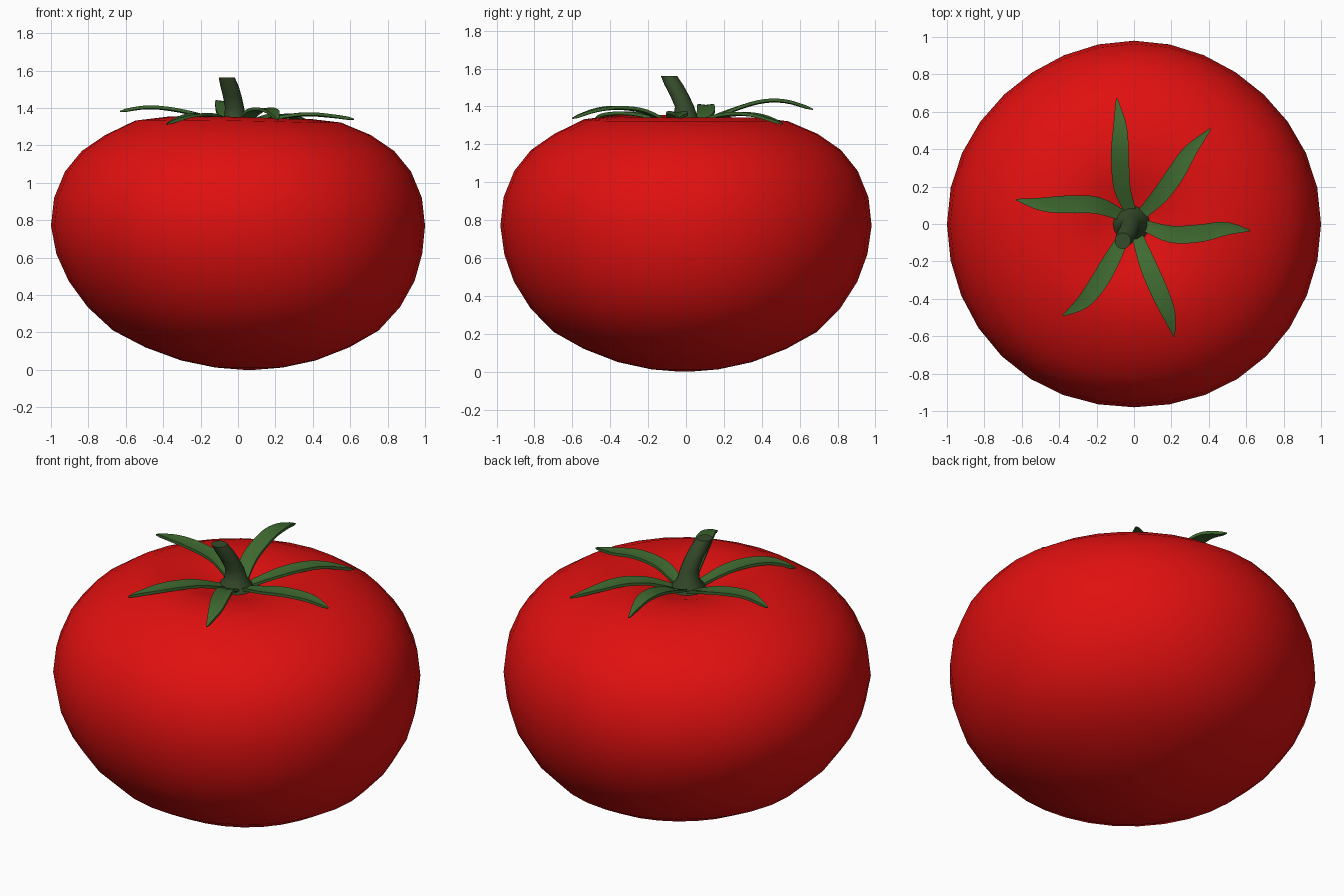
import bpy, bmesh, math
from mathutils import Vector

if "Cube" in bpy.data.objects:
    bpy.data.objects.remove(bpy.data.objects["Cube"])


def material(name, rgb):
    m = bpy.data.materials.new(name)
    m.diffuse_color = (*rgb, 1)
    m.use_nodes = True
    m.node_tree.nodes["Principled BSDF"].inputs["Base Color"].default_value = m.diffuse_color
    return m


RED = material("tomato red", (0.75, 0.005, 0.005))
LEAF = material("leaf green", (0.05, 0.145, 0.03))
STEM = material("stem green", (0.035, 0.07, 0.023))


def skin(name, rings, mat, angle):
    """Bridge closed rings of points and cap both ends."""
    bm = bmesh.new()
    loops = [[bm.verts.new(p) for p in ring] for ring in rings]
    n = len(loops[0])
    for a, b in zip(loops, loops[1:]):
        for i in range(n):
            j = (i + 1) % n
            bm.faces.new((a[i], a[j], b[j], b[i]))
    bm.faces.new(loops[0][::-1])
    bm.faces.new(loops[-1])
    bmesh.ops.remove_doubles(bm, verts=bm.verts, dist=1e-5)
    bmesh.ops.recalc_face_normals(bm, faces=bm.faces)
    me = bpy.data.meshes.new(name)
    bm.to_mesh(me)
    bm.free()
    me.materials.append(mat)
    ob = bpy.data.objects.new(name, me)
    bpy.context.collection.objects.link(ob)
    bpy.ops.object.select_all(action='DESELECT')
    ob.select_set(True)
    bpy.context.view_layer.objects.active = ob
    bpy.ops.object.shade_smooth_by_angle(angle=math.radians(angle))
    return ob


def spline(pts, steps):
    """Smooth path through the points."""
    p = [Vector(q) for q in pts]
    p = [2 * p[0] - p[1]] + p + [2 * p[-1] - p[-2]]
    out = []
    for a, b, c, d in zip(p, p[1:], p[2:], p[3:]):
        for s in range(steps):
            t = s / steps
            out.append(0.5 * (2 * b + (c - a) * t + (2 * a - 5 * b + 4 * c - d) * t * t
                              + (3 * b - a - 3 * c + d) * t ** 3))
    return out + [p[-2]]


# Fruit: slightly irregular lathe with a dimple on top
profile = [(0.03, 0), (0.18, 0.012), (0.36, 0.05), (0.545, 0.12), (0.71, 0.21),
           (0.835, 0.335), (0.925, 0.475), (0.978, 0.62), (1.0, 0.77), (0.983, 0.92),
           (0.925, 1.06), (0.835, 1.17), (0.71, 1.255), (0.55, 1.322), (0.38, 1.342),
           (0.25, 1.325), (0.15, 1.295), (0.06, 1.275)]
rings = []
for r, z in profile:
    lean = 0.06 * max(0, 1 - z / 0.7)
    ring = []
    for i in range(32):
        a = math.tau * i / 32
        k = 0.99 + 0.01 * math.cos(2 * a) - 0.014 * math.sin(a) * math.sin(2 * a) ** 2
        lobe = 0.014 * max(0, math.cos(a - math.radians(225))) if 0.3 < r < 0.6 and z > 1 else 0
        ring.append((r * k * math.cos(a) + lean, r * k * math.sin(a) - lean * 0.1, z + lobe))
    rings.append(ring)
skin("fruit", rings, RED, 60)

# Stem: flared at the root, bent, cut flat on top
sections = [(-0.015, 0.0, 1.265, 0.105), (-0.015, 0.0, 1.30, 0.092),
            (-0.015, 0.0, 1.34, 0.062), (-0.018, -0.008, 1.40, 0.051),
            (-0.03, -0.035, 1.46, 0.050), (-0.045, -0.065, 1.515, 0.049),
            (-0.06, -0.09, 1.562, 0.043)]
skin("stem", [[(x + r * math.cos(math.tau * i / 16), y + r * math.sin(math.tau * i / 16), z)
               for i in range(16)] for x, y, z, r in sections], STEM, 45)

# Leaves: thin tapering blades arching out from the stem root
leaves = [
    [(-0.02, 0.07, 1.30), (-0.065, 0.20, 1.365), (-0.075, 0.38, 1.425), (-0.075, 0.52, 1.43), (-0.092, 0.67, 1.385)],
    [(-0.07, 0.05, 1.30), (-0.20, 0.10, 1.36), (-0.35, 0.105, 1.395), (-0.49, 0.105, 1.405), (-0.63, 0.13, 1.382)],
    [(0.06, -0.01, 1.30), (0.20, -0.055, 1.345), (0.35, -0.05, 1.368), (0.49, -0.025, 1.36), (0.62, -0.035, 1.34)],
    [(0.05, 0.06, 1.30), (0.145, 0.16, 1.345), (0.23, 0.28, 1.363), (0.30, 0.39, 1.35), (0.41, 0.51, 1.307)],
    [(0.02, -0.07, 1.30), (0.075, -0.22, 1.375), (0.135, -0.36, 1.395), (0.185, -0.48, 1.38), (0.215, -0.60, 1.337)],
    [(-0.05, -0.06, 1.30), (-0.125, -0.20, 1.35), (-0.195, -0.32, 1.365), (-0.275, -0.42, 1.355), (-0.38, -0.49, 1.315)],
]
widths = [0.030, 0.045, 0.047, 0.036, 0.004]  # half widths along each blade
for n, pts in enumerate(leaves):
    path = spline(pts, 4)
    half = [w.x for w in spline([(w, 0, 0) for w in widths], 4)]
    rings = []
    for i, (c, w) in enumerate(zip(path, half)):
        t = path[min(i + 1, len(path) - 1)] - path[max(i - 1, 0)]
        side = t.cross(Vector((0, 0, 1))).normalized()
        up = side.cross(t).normalized()
        h = 0.008 if i < len(path) - 1 else 0.003
        dip = up * w * 0.12  # shallow central groove
        rings.append([c + side * w + up * h, c + up * h - dip, c - side * w + up * h,
                      c - side * w - up * h, c - up * h - dip, c + side * w - up * h])
    skin(f"leaf_{n + 1}", rings, LEAF, 40)
